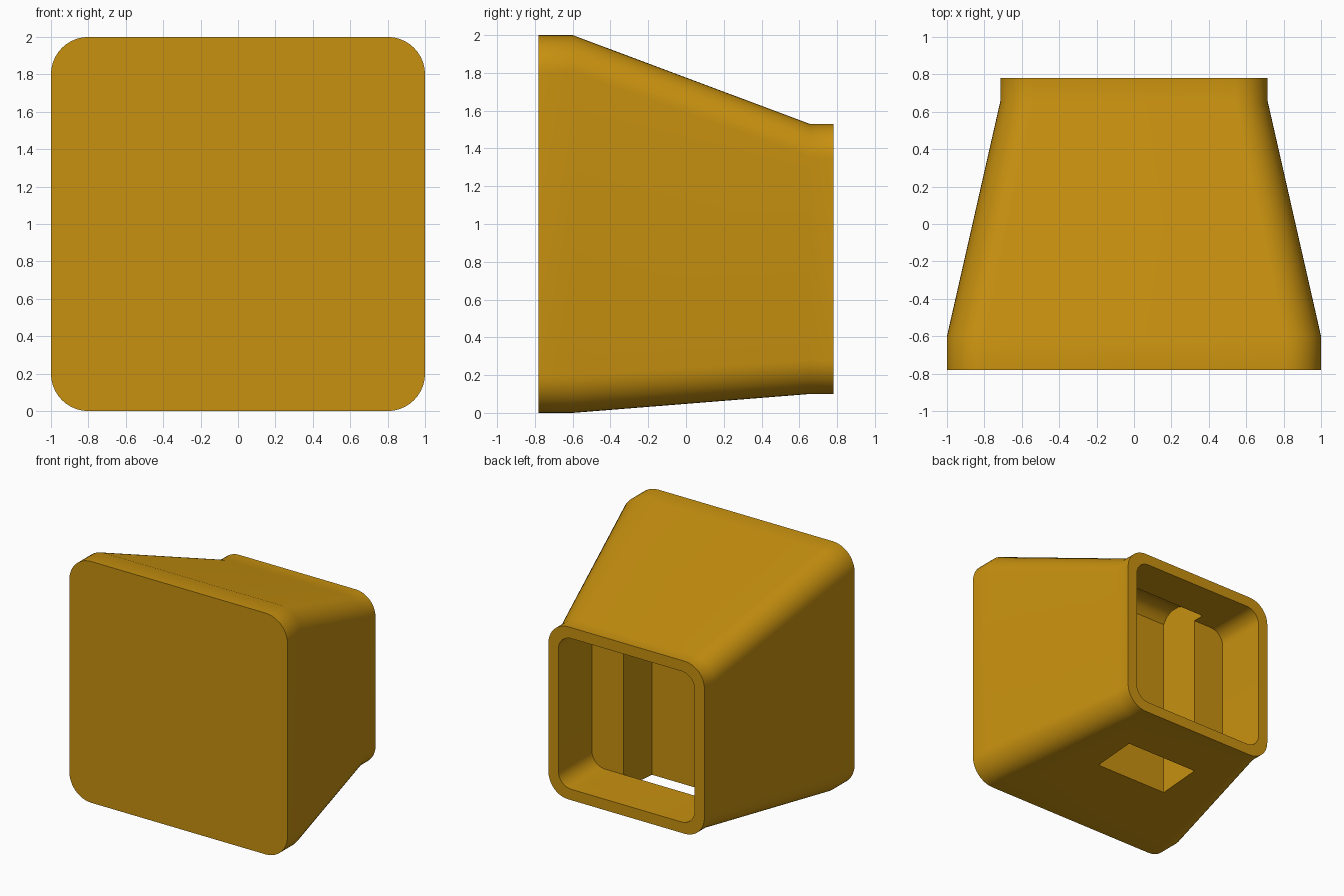
import bpy, bmesh, math

if "Cube" in bpy.data.objects:
    bpy.data.objects.remove(bpy.data.objects["Cube"])

ochre = bpy.data.materials.new("ochre plastic")
ochre.diffuse_color = (0.58, 0.285, 0.005, 1)
ochre.use_nodes = True
ochre.node_tree.nodes["Principled BSDF"].inputs["Base Color"].default_value = ochre.diffuse_color


def rounded_rect(half_w, z0, z1, r, steps=10):
    """Points (x, z) of a rounded rectangle."""
    pts = []
    centres = [(half_w - r, z1 - r), (-half_w + r, z1 - r),
               (-half_w + r, z0 + r), (half_w - r, z0 + r)]
    for q, (cx, cz) in enumerate(centres):
        for i in range(steps + 1):
            a = math.pi / 2 * (q + i / steps)
            pts.append((cx + r * math.cos(a), cz + r * math.sin(a)))
    return pts


def loft(name, rings):
    """Skin a closed solid through rings of 3D points."""
    bm = bmesh.new()
    loops = [[bm.verts.new(p) for p in ring] for ring in rings]
    n = len(loops[0])
    for a, b in zip(loops, loops[1:]):
        for i in range(n):
            j = (i + 1) % n
            bm.faces.new((a[i], a[j], b[j], b[i]))
    bm.faces.new(loops[0])
    bm.faces.new(loops[-1])
    bmesh.ops.recalc_face_normals(bm, faces=bm.faces)
    me = bpy.data.meshes.new(name)
    bm.to_mesh(me)
    bm.free()
    me.materials.append(ochre)
    ob = bpy.data.objects.new(name, me)
    bpy.context.collection.objects.link(ob)
    return ob


def sections(*specs):
    return [[(x, y, z) for x, z in rounded_rect(w, z0, z1, r)]
            for y, w, z0, z1, r in specs]


# Tapered cap body: straight front band, sloped middle, straight rear collar
body = loft("cap_body", sections(
    (-0.78, 1.0, 0.0, 2.0, 0.2), (-0.6, 1.0, 0.0, 2.0, 0.2),
    (0.655, 0.715, 0.1, 1.53, 0.18), (0.78, 0.715, 0.1, 1.53, 0.18)))

# Rear socket
socket = loft("socket_cutter", sections(
    (0.34, 0.625, 0.19, 1.44, 0.12), (0.9, 0.625, 0.19, 1.44, 0.12)))

# Vertical slot behind the socket, open at the bottom, rounded at the top
profile = [(-0.035, -0.2), (0.34, -0.2), (0.34, 0.4), (0.44, 0.4),
           (0.44, 1.52), (0.15, 1.65), (0.06, 1.65), (0.0, 1.62), (-0.035, 1.57)]
slot = loft("slot_cutter", [[(x, y, z) for y, z in profile] for x in (-0.335, 0.335)])

for cutter in (socket, slot):
    mod = body.modifiers.new(cutter.name, 'BOOLEAN')
    mod.operation = 'DIFFERENCE'
    mod.solver = 'EXACT'
    mod.object = cutter
    bpy.context.view_layer.objects.active = body
    bpy.ops.object.modifier_apply(modifier=mod.name)
    bpy.data.objects.remove(cutter)

# Smooth corners, sharp rims
bpy.ops.object.select_all(action='DESELECT')
body.select_set(True)
bpy.context.view_layer.objects.active = body
bpy.ops.object.shade_smooth_by_angle(angle=math.radians(30))
